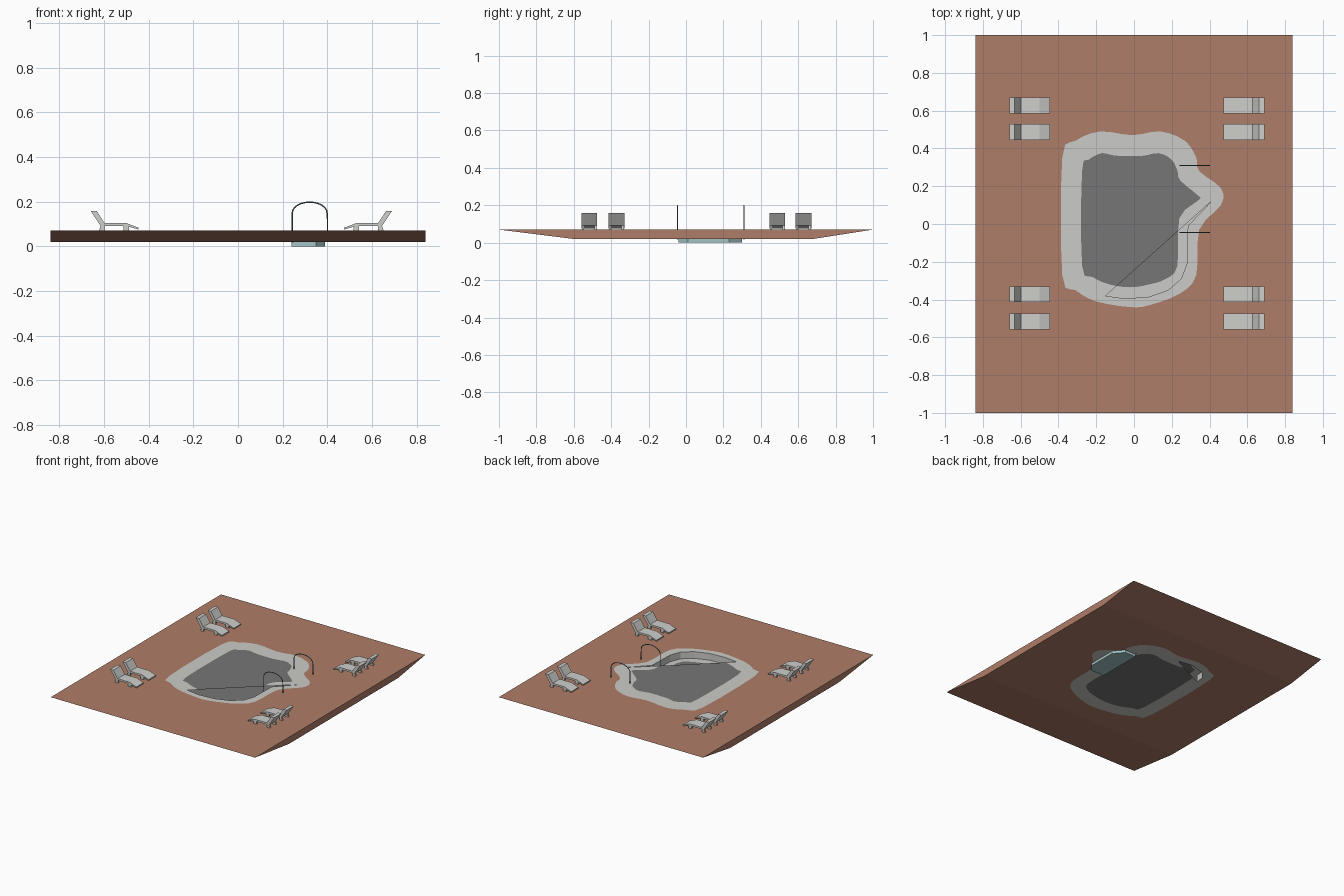
import bpy, bmesh, math
from mathutils import Vector
from mathutils.geometry import delaunay_2d_cdt

if "Cube" in bpy.data.objects:
    bpy.data.objects.remove(bpy.data.objects["Cube"])


def material(name, rgb):
    m = bpy.data.materials.new(name)
    m.diffuse_color = (*rgb, 1)
    m.use_nodes = True
    m.node_tree.nodes["Principled BSDF"].inputs["Base Color"].default_value = m.diffuse_color
    return m


DECK = material("terracotta", (0.43, 0.205, 0.14))
PALE = material("pale_grey", (0.60, 0.60, 0.58))
POOL = material("pool_grey", (0.18, 0.18, 0.18))
CHAIR = material("chair_grey", (0.62, 0.62, 0.60))
METAL = material("rail_metal", (0.10, 0.16, 0.17))
TEAL = material("step_teal", (0.36, 0.55, 0.56))


def make(name, bm, mats):
    me = bpy.data.meshes.new(name)
    bm.to_mesh(me)
    bm.free()
    for m in mats:
        me.materials.append(m)
    ob = bpy.data.objects.new(name, me)
    bpy.context.collection.objects.link(ob)
    return ob


def smooth_loop(pts, n=3):
    # closed Catmull-Rom curve through the points
    out = []
    for i in range(len(pts)):
        a, b, c, d = (Vector(pts[(i + k) % len(pts)]) for k in (-1, 0, 1, 2))
        for s in range(n):
            t = s / n
            out.append(0.5 * (2 * b + (c - a) * t + (2 * a - 5 * b + 4 * c - d) * t * t
                              + (3 * b - a - 3 * c + d) * t ** 3))
    return out


def inside(p, poly):
    hit = False
    for i, a in enumerate(poly):
        b = poly[i - 1]
        if (a[1] > p[1]) != (b[1] > p[1]):
            if p[0] < a[0] + (p[1] - a[1]) * (b[0] - a[0]) / (b[1] - a[1]):
                hit = not hit
    return hit


def prism(bm, pts, lo, hi, place, mat=0):
    # extrude a 2D outline between lo and hi
    a = [bm.verts.new(place(u, v, lo)) for u, v in pts]
    b = [bm.verts.new(place(u, v, hi)) for u, v in pts]
    n = len(pts)
    fs = [bm.faces.new(a), bm.faces.new(b)]
    fs += [bm.faces.new((a[i], a[(i + 1) % n], b[(i + 1) % n], b[i])) for i in range(n)]
    for f in fs:
        f.material_index = mat
    bmesh.ops.recalc_face_normals(bm, faces=fs)


# Pool outlines in plan
outer = smooth_loop([(-.38, .35), (-.31, .44), (-.18, .49), (-.01, .47), (.14, .49), (.27, .44),
                     (.33, .35), (.345, .28), (.46, .19), (.46, .10), (.345, -.03), (.33, -.27),
                     (.24, -.37), (.08, -.43), (-.02, -.44), (-.2, -.41), (-.31, -.35), (-.38, -.27)])
inner = smooth_loop([(-.275, .28), (-.24, .34), (-.17, .375), (-.10, .362), (.04, .36), (.13, .375),
                     (.2, .34), (.23, .28), (.245, .23), (.34, .15), (.34, .125), (.24, .03),
                     (.23, -.22), (.17, -.29), (.08, -.32), (-.02, -.335), (-.13, -.32),
                     (-.22, -.28), (-.275, -.22)])
# Crescent openings in the top and bottom sheets, walled along their arcs
top_arc = [(-.15, -.38), (-.05, -.395), (.08, -.385), (.18, -.35), (.25, -.29),
           (.28, -.21), (.285, -.01), (.42, .13)]
low_arc = [(-.05, .415), (-.11, .425), (-.18, .43), (-.27, .40), (-.32, .35), (-.33, .28)]
TOP, LOW = 0.07, 0.02


def sheet(bm, y0, y1, z, hole, up):
    rect = [(-.84, y0), (.84, y0), (.84, y1), (-.84, y1)]
    verts, edges = [], []
    for loop in (rect, outer, inner, hole):
        k = len(verts)
        verts += [Vector(p) for p in loop]
        edges += [(k + i, k + (i + 1) % len(loop)) for i in range(len(loop))]
    vs, _, fs = delaunay_2d_cdt(verts, edges, [], 0, 1e-5)[:3]
    bv = [bm.verts.new((v[0], v[1], z)) for v in vs]
    for f in fs:
        c = sum((vs[i] for i in f), Vector((0, 0))) / len(f)
        if inside(c, hole):
            continue
        face = bm.faces.new([bv[i] for i in f])
        face.material_index = 2 if inside(c, inner) else 1 if inside(c, outer) else 0
        face.normal_update()
        if (face.normal.z > 0) != up:
            face.normal_flip()


# Deck: painted top and bottom sheets with sloping ends
bm = bmesh.new()
sheet(bm, -1, 1, TOP, top_arc, True)
sheet(bm, -.6, .68, LOW, low_arc, False)
L = [(-1, TOP), (-.6, LOW), (.68, LOW), (1, TOP)]
left = [bm.verts.new((-.84, y, z)) for y, z in L]
right = [bm.verts.new((.84, y, z)) for y, z in L]
bm.faces.new(left[::-1])
bm.faces.new(right)
for i in (0, 2):
    bm.faces.new((left[i], left[i + 1], right[i + 1], right[i]))
bm.normal_update()
make("pool_deck", bm, [DECK, PALE, POOL])

# Pool walls seen through the openings
bm = bmesh.new()
for arc in (top_arc, low_arc):
    for (ax, ay), (bx, by) in zip(arc, arc[1:]):
        bm.faces.new([bm.verts.new(p) for p in
                      ((ax, ay, LOW), (ax, ay, TOP), (bx, by, TOP), (bx, by, LOW))][::-1])
make("pool_wall", bm, [PALE])

# Steps below the alcove
bm = bmesh.new()
prism(bm, [(.24, -.04), (.35, -.04), (.39, .01), (.39, .23), (.33, .30), (.24, .30)],
      0, LOW - .0005, lambda u, v, w: (u, v, w))
make("alcove_steps", bm, [TEAL])

# Handrails: bent tubes either side of the alcove
for name, y in (("rail_back", .31), ("rail_front", -.045)):
    cu = bpy.data.curves.new(name, 'CURVE')
    cu.dimensions = '3D'
    cu.bevel_depth = .003
    cu.bevel_resolution = 1
    cu.use_fill_caps = True
    path = [(.243, LOW - .004)]
    path += [(.321 - .078 * math.cos(t), .15 + .048 * math.sin(t))
             for t in (math.pi * i / 12 for i in range(13))]
    path += [(.401, .12), (.401, TOP)]
    sp = cu.splines.new('POLY')
    sp.points.add(len(path) - 1)
    for p, (x, z) in zip(sp.points, path):
        p.co = (x, y, z, 1)
    cu.materials.append(METAL)
    bpy.context.collection.objects.link(bpy.data.objects.new(name, cu))

# Sun loungers: profile measured from the head end, extruded across the width
body = [(0, .158), (.027, .158), (.062, .104), (.16, .104), (.215, .083), (.215, .075),
        (.16, .091), (.045, .091)]
legs = [[(.037, TOP), (.062, TOP), (.062, .0915), (.045, .0915)],
        [(.147, TOP), (.172, TOP), (.172, .087), (.16, .0915), (.147, .0915)]]
n = 0
for head, side in ((-.66, 1), (.69, -1)):
    for yc in (.628, .488, -.372, -.517):
        n += 1
        bm = bmesh.new()
        place = lambda u, v, w: (head + side * u, yc + w, v)
        prism(bm, body, -.042, .042, place)
        for leg in legs:
            for lo in (-.04, .028):
                prism(bm, leg, lo, lo + .012, place)
        make(f"lounger_{n}", bm, [CHAIR])
